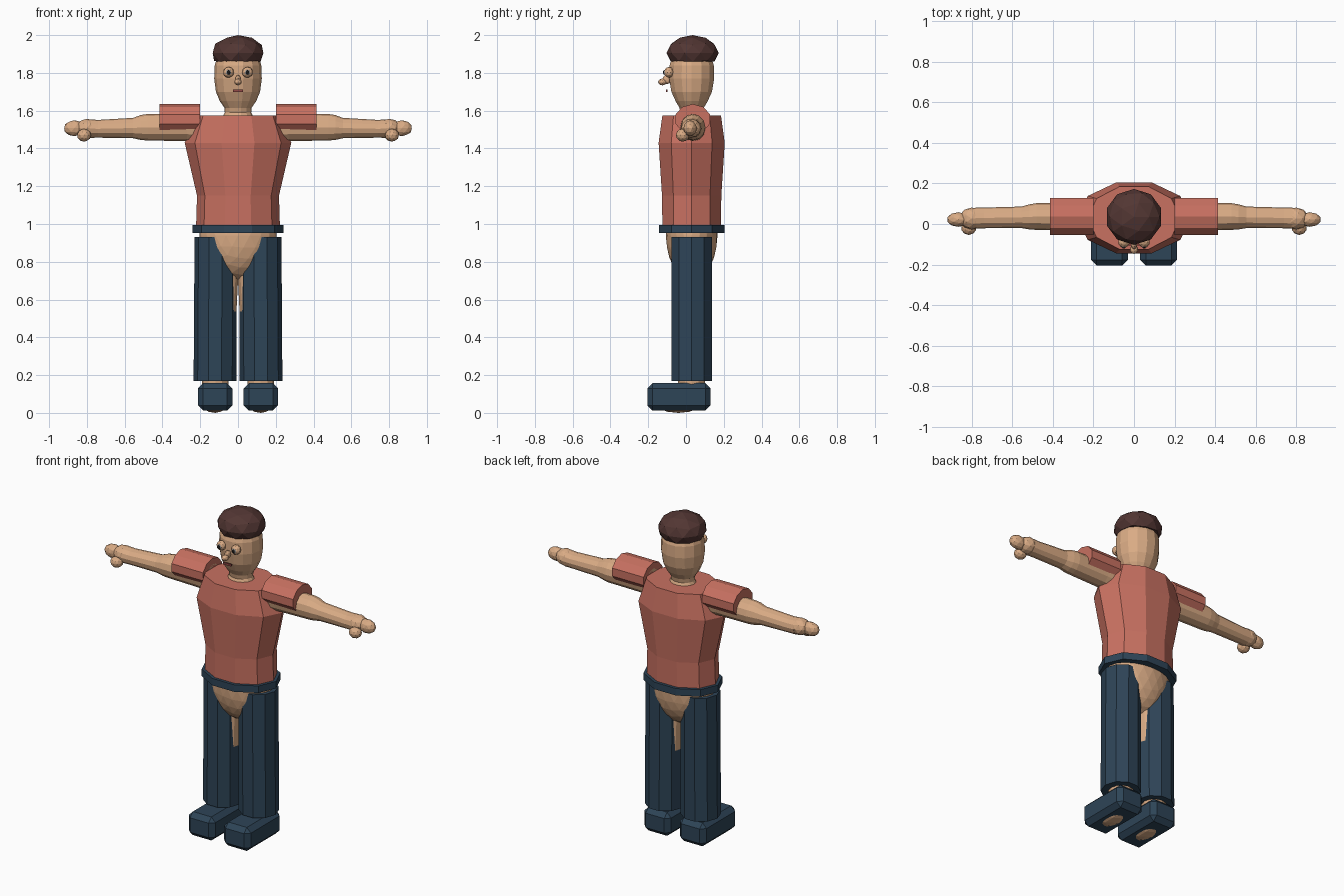
import bpy, bmesh, math
from mathutils import Matrix, Vector

if "Cube" in bpy.data.objects:
    bpy.data.objects.remove(bpy.data.objects["Cube"])


def material(name, rgb):
    m = bpy.data.materials.new(name)
    m.diffuse_color = (*rgb, 1)
    m.use_nodes = True
    m.node_tree.nodes["Principled BSDF"].inputs["Base Color"].default_value = m.diffuse_color
    return m


SKIN = material("skin", (0.70, 0.41, 0.235))
SHIRT = material("coral_shirt", (0.58, 0.165, 0.12))
NAVY = material("navy_cloth", (0.027, 0.058, 0.095))
HAIR = material("brown_hair", (0.085, 0.037, 0.033))
IRIS = material("grey_iris", (0.35, 0.33, 0.31))
BLACK = material("black_pupil", (0.01, 0.01, 0.01))
LIP = material("lip_red", (0.30, 0.07, 0.065))
CY = 0.03  # depth of the body's axis


def finish(name, bm, mat):
    bmesh.ops.recalc_face_normals(bm, faces=bm.faces)
    me = bpy.data.meshes.new(name)
    bm.to_mesh(me)
    bm.free()
    me.materials.append(mat)
    ob = bpy.data.objects.new(name, me)
    bpy.context.collection.objects.link(ob)
    return ob


def loft(name, mat, rings, sides, axis="z", start=0.0, sign=1):
    """Rings are (position, centre a, centre b, radius a, radius b)."""
    bm = bmesh.new()
    loops = []
    for p, ca, cb, ra, rb in rings:
        loop = []
        for i in range(sides):
            t = start + 2 * math.pi * i / sides
            a, b = ca + ra * math.cos(t), cb + rb * math.sin(t)
            co = (a * sign, b, p) if axis == "z" else (p * sign, a, b)
            loop.append(bm.verts.new(co))
        loops.append(loop)
    for lo, hi in zip(loops, loops[1:]):
        for i in range(sides):
            j = (i + 1) % sides
            bm.faces.new((lo[i], lo[j], hi[j], hi[i]))
    bm.faces.new(loops[0])
    bm.faces.new(loops[-1])
    return finish(name, bm, mat)


def blob(name, mat, centre, radii, level=2, floor=None):
    bm = bmesh.new()
    bmesh.ops.create_icosphere(
        bm, subdivisions=level, radius=1,
        matrix=Matrix.Translation(centre) @ Matrix.Diagonal((*radii, 1)))
    if floor is not None:
        for v in bm.verts:
            v.co.z = max(v.co.z, floor)
    return finish(name, bm, mat)


def box(name, mat, lo, hi, bevel=0.0):
    lo, hi = Vector(lo), Vector(hi)
    bm = bmesh.new()
    bmesh.ops.create_cube(
        bm, size=1,
        matrix=Matrix.Translation((lo + hi) / 2) @ Matrix.Diagonal((*(hi - lo), 1)))
    if bevel:
        bmesh.ops.bevel(bm, geom=bm.edges[:], offset=bevel, segments=1,
                        affect="EDGES", profile=0.5)
    return finish(name, bm, mat)


# Shirt and belt
loft("shirt_torso", SHIRT, [(0.985, 0, CY, 0.222, 0.163), (1.15, 0, CY, 0.217, 0.165),
                            (1.43, 0, CY, 0.282, 0.184), (1.575, 0, CY, 0.228, 0.163)], 10)
loft("belt", NAVY, [(0.952, 0, CY, 0.24, 0.182), (0.995, 0, CY, 0.24, 0.182)], 10)

# Head, neck and hips
loft("head_and_neck", SKIN,
     [(1.56, 0, CY, 0.085, 0.075), (1.59, 0, CY, 0.070, 0.060),
      (1.615, 0, CY, 0.072, 0.066), (1.65, 0, CY, 0.096, 0.087),
      (1.70, 0, CY, 0.117, 0.110), (1.77, 0, CY, 0.126, 0.122),
      (1.84, 0, CY, 0.123, 0.120), (1.90, 0, CY, 0.105, 0.10)], 14)
blob("hair", HAIR, (0, 0.035, 1.905), (0.141, 0.138, 0.095), 2, 1.86)
blob("hips", SKIN, (0, CY, 0.94), (0.205, 0.137, 0.235), 3)

# Nose and mouth
blob("nose_bridge", SKIN, (0, -0.100, 1.765), (0.015, 0.025, 0.024))
blob("nose_tip", SKIN, (0, -0.125, 1.752), (0.020, 0.023, 0.018))
box("mouth", LIP, (-0.026, -0.107, 1.699), (0.026, -0.098, 1.711))

for s, side in ((1, "left"), (-1, "right")):
    # Eyes
    blob(side + "_eye", SKIN, (s * 0.05, -0.090, 1.803), (0.029, 0.026, 0.029))
    blob(side + "_iris", IRIS, (s * 0.05, -0.103, 1.803), (0.018, 0.016, 0.018))
    blob(side + "_pupil", BLACK, (s * 0.05, -0.114, 1.803), (0.010, 0.008, 0.012))

    # Sleeve, arm and hand
    loft(side + "_sleeve", SHIRT, [(0.20, 0.036, 1.555, 0.096, 0.08),
                                   (0.415, 0.036, 1.555, 0.096, 0.08)],
         10, "x", math.pi / 2, s)
    loft(side + "_arm", SKIN,
         [(0.20, 0.035, 1.515, 0.07, 0.085), (0.27, 0.035, 1.512, 0.068, 0.073),
          (0.48, 0.037, 1.512, 0.066, 0.070), (0.515, 0.035, 1.511, 0.062, 0.066),
          (0.555, 0.033, 1.508, 0.053, 0.054), (0.74, 0.030, 1.504, 0.051, 0.047),
          (0.79, 0.028, 1.505, 0.052, 0.049)], 12, "x", 0, s)
    blob(side + "_hand", SKIN, (s * 0.80, 0.027, 1.507), (0.062, 0.054, 0.050))
    blob(side + "_fingers", SKIN, (s * 0.867, 0.022, 1.507), (0.056, 0.036, 0.042))
    blob(side + "_thumb", SKIN, (s * 0.815, -0.018, 1.470), (0.038, 0.036, 0.034))

    # Leg, trousers, shoe and sole of the foot
    loft(side + "_leg", SKIN,
         [(0.10, 0.12, CY, 0.068, 0.070), (0.30, 0.12, CY, 0.075, 0.075),
          (0.54, 0.108, CY, 0.100, 0.085), (0.72, 0.105, CY, 0.106, 0.09),
          (0.90, 0.105, CY, 0.10, 0.09)], 12, "z", 0, s)
    loft(side + "_trouser_leg", NAVY, [(0.17, 0.122, CY, 0.113, 0.113),
                                       (0.93, 0.119, CY, 0.111, 0.113)],
         10, "z", 0, s)
    x0, x1 = sorted((s * 0.03, s * 0.212))
    box(side + "_shoe", NAVY, (x0, -0.205, 0.012), (x1, 0.13, 0.157), 0.028)
    blob(side + "_foot_sole", SKIN, (s * 0.121, -0.04, 0.04), (0.065, 0.115, 0.04))
